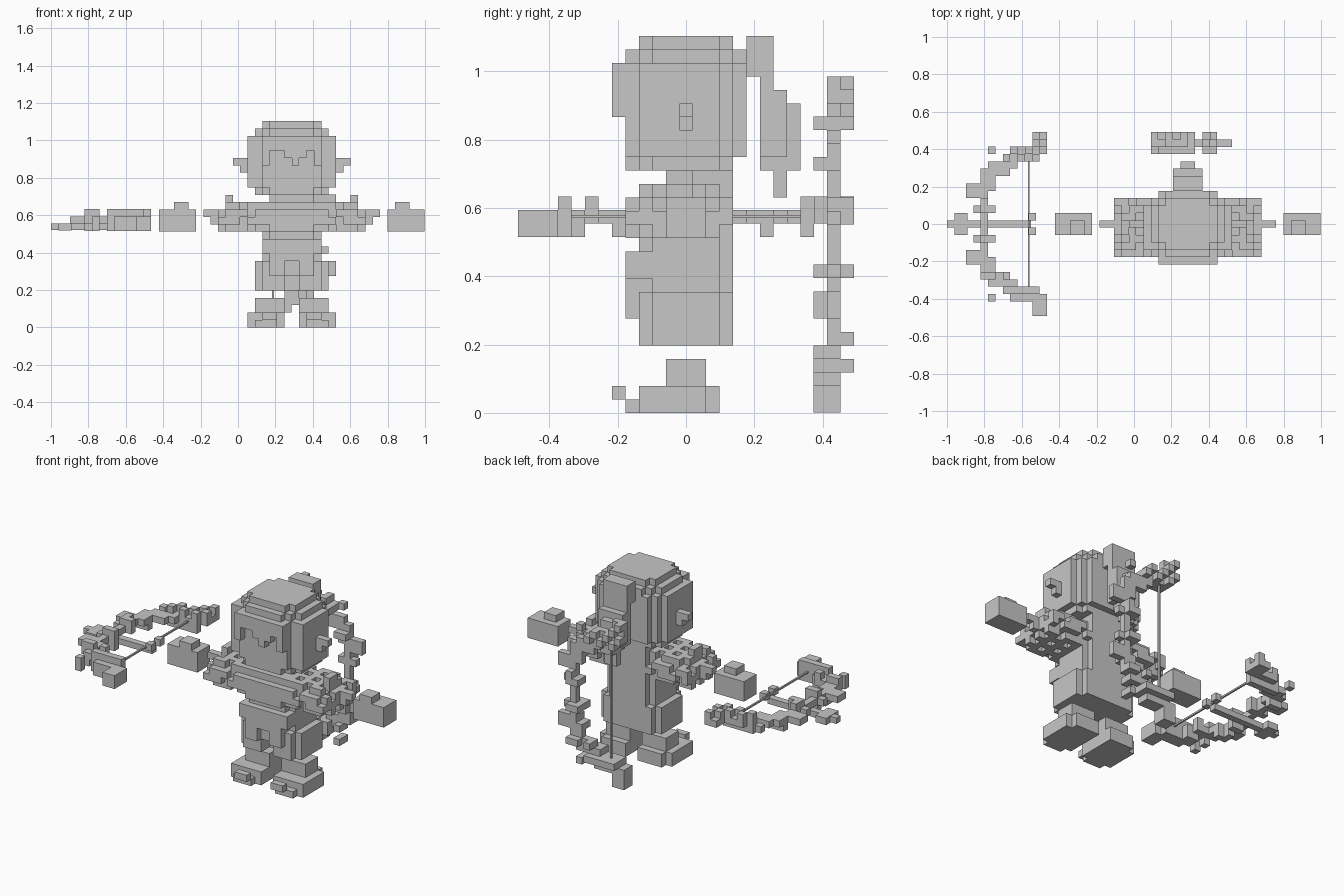
import bpy
import bmesh
from mathutils import Vector

V = 0.0394                       # edge of one block
BODY = Vector((0.2875, 0, 0))    # middle of the figure

if "Cube" in bpy.data.objects:
    bpy.data.objects.remove(bpy.data.objects["Cube"])

grey = bpy.data.materials.new("plain grey")
grey.use_nodes = True
grey.diffuse_color = (0.57, 0.57, 0.57, 1)
grey.node_tree.nodes["Principled BSDF"].inputs["Base Color"].default_value = grey.diffuse_color


def span(a, b):
    return range(a, b + 1)


def box(xs, ys, zs):
    """Block cells in inclusive ranges."""
    return {(x, y, z) for x in span(*xs) for y in span(*ys) for z in span(*zs)}


def mirror(cells):
    return {(-1 - x, y, z) for x, y, z in cells}


def both(cells):
    return cells | mirror(cells)


def layer(z, hx, hy, power=2.5):
    """One level with a rounded plan."""
    return {(x, y, z) for x in span(-7, 6) for y in span(-6, 6)
            if abs((x + .5) / hx) ** power + abs(y / hy) ** power <= 1}


def to_body(c):
    return BODY + Vector((c[0], c[1] - .5, c[2])) * V


def finish(name, bm):
    mesh = bpy.data.meshes.new(name)
    bm.to_mesh(mesh)
    bm.free()
    mesh.materials.append(grey)
    obj = bpy.data.objects.new(name, mesh)
    bpy.context.collection.objects.link(obj)
    return obj


def build(name, cells, place=to_body):
    """Skin the cells, keeping only outer faces."""
    bm = bmesh.new()
    verts = {}

    def vert(c):
        if c not in verts:
            verts[c] = bm.verts.new(place(c))
        return verts[c]

    for cell in cells:
        for axis in range(3):
            for side in (0, 1):
                near = list(cell)
                near[axis] += 2 * side - 1
                if tuple(near) in cells:
                    continue
                ring = []
                for a, b in ((0, 0), (1, 0), (1, 1), (0, 1)):
                    p = list(cell)
                    p[axis] += side
                    p[(axis + 1) % 3] += a
                    p[(axis + 2) % 3] += b
                    ring.append(vert(tuple(p)))
                bm.faces.new(ring)
    bmesh.ops.recalc_face_normals(bm, faces=bm.faces[:])
    bmesh.ops.dissolve_limit(bm, angle_limit=0.01, verts=bm.verts[:], edges=bm.edges[:])
    return finish(name, bm)


def bar(name, low, high):
    bm = bmesh.new()
    bmesh.ops.create_cube(bm, size=1)
    low, high = Vector(low), Vector(high)
    for v in bm.verts:
        v.co = (low + high) / 2 + v.co * (high - low)
    return finish(name, bm)


# Head, rounded at the chin and crown, with a squarer face than back
head = layer(18, 5.2, 4.7) - box((-6, 5), (4, 4), (18, 18))
head |= layer(26, 5.2, 4.7) | layer(27, 4.4, 3.9, 2.2)
for z in span(19, 25):
    head |= layer(z, 6.1, 4.7)
    head |= {c for c in layer(z, 6.1, 4.7, 3) if c[1] < 0}
build("head", head)

# Hair fringe with a ragged lower edge
fringe = box((-4, 3), (-5, -5), (24, 25)) | box((-1, 1), (-5, -5), (23, 23))
fringe |= box((0, 0), (-5, -5), (22, 22)) | both(box((-4, -4), (-5, -5), (22, 23)))
build("hair_fringe", fringe)

# Ponytail stepping out and down behind the head
tail = box((-2, 1), (5, 6), (25, 27)) | box((-2, 1), (6, 6), (22, 25))
tail |= box((-2, 1), (6, 7), (19, 23)) | box((-1, 0), (6, 8), (18, 22))
tail |= box((-1, 0), (7, 7), (16, 17))
build("ponytail", tail)

# Ears
ear = box((6, 6), (0, 0), (21, 22)) | box((7, 7), (0, 0), (22, 22))
build("left_ear", ear)
build("right_ear", mirror(ear))

# Torso with its neck, chest and tunic panels
torso = box((-3, 2), (-1, 3), (17, 17))
for z in span(5, 16):
    torso |= layer(z, 4.9 if z < 9 else 4.2, 3.8, 3)
torso |= box((-3, 2), (-4, -4), (13, 15)) | both(box((-3, -2), (-4, -4), (7, 11)))
torso |= box((-1, 0), (-4, -4), (9, 11)) | both(box((-4, -4), (-4, -2), (10, 11)))
torso -= box((-1, 0), (-4, -2), (5, 6))
build("torso", torso)

# Tufted sleeves around a plain arm, then forearms and hands
sleeve = set()
for x in span(3, 9):
    for y in span(-4, 3):
        for z in span(13, 16):
            inside = abs((y + .5) / 4) ** 2 + abs((z - 14.5) / 2.2) ** 2 <= 1.05
            core = -2 < y < 2 and 13 < z < 16
            if inside and (core or (x + 2 * y + z) % 4 > 0):
                sleeve.add((x, y, z))
sleeve -= box((9, 9), (-4, 3), (16, 16))
sleeve |= box((8, 8), (-1, 0), (16, 17)) | box((10, 10), (0, 0), (14, 15))
sleeve |= box((11, 11), (0, 0), (15, 15))
hand = box((13, 17), (-1, 1), (13, 15)) | box((14, 15), (-1, 0), (16, 16))

# Feet with raised ankles and a toe tip
foot = box((1, 5), (-3, 2), (0, 1)) | box((1, 4), (-1, 1), (2, 3))
foot |= box((2, 4), (-4, -4), (0, 0)) | box((2, 3), (-5, -5), (1, 1))
foot -= box((5, 5), (2, 2), (0, 1))

for part, cells in (("sleeve", sleeve), ("hand", hand), ("foot", foot)):
    build("left_" + part, cells)
    build("right_" + part, mirror(cells))

# Bow limb: depth from the tips, and distance from the grip
steps = (((0, 1), (10, 12)), ((1, 4), (9, 10)), ((4, 5), (8, 9)), ((5, 7), (7, 8)),
         ((7, 7), (10, 10)), ((7, 8), (5, 7)), ((9, 10), (4, 5)), ((8, 9), (4, 4)),
         ((7, 9), (2, 2)), ((8, 8), (0, 3)))
bow = set()
for depth, run in steps:
    for u, w, _ in box(depth, run, (0, 0)):
        for s in (w, -w):
            bow.add((u, s, 0))
            # knots on either face, staggered on one of them
            if u == 6 or u > 8:
                continue
            if s in (9, 6, -2, -4, -5) or s < -7:
                bow.add((u, s, -1))
            if s in (2, 3, -2, -7, -9) or (s > 8 and (u + w) % 2 == 0):
                bow.add((u, s, 1))

# Bow on the back, standing upright
build("back_bow", bow, lambda c: Vector((0.09 + c[0] * V, 0.413 + c[2] * V,
                                         0.493 + (c[1] - .5) * V)))
bar("back_bow_string", (0.182, 0.427, 0.15), (0.192, 0.437, 0.84))

# Drawn bow lying flat beside the right hand
build("side_bow", bow, lambda c: Vector((-0.465 - c[0] * V, (c[1] - .5) * V,
                                         0.555 + c[2] * V)))
bar("side_bow_string", (-0.568, -0.34, 0.57), (-0.558, 0.34, 0.58))

# Arrow with a broad head and a forked tail
h = V / 2
bar("arrow_shaft", (-1, -h, 0.52), (-0.55, h, 0.555))
bar("arrow_head", (-0.96, -3 * h, 0.517), (-0.89, 3 * h, 0.557))
for s, side in ((1, "back"), (-1, "front")):
    bar("arrow_nock_" + side, (-0.565, 2 * s * h - h, 0.555), (-0.525, 2 * s * h + h, 0.595))
